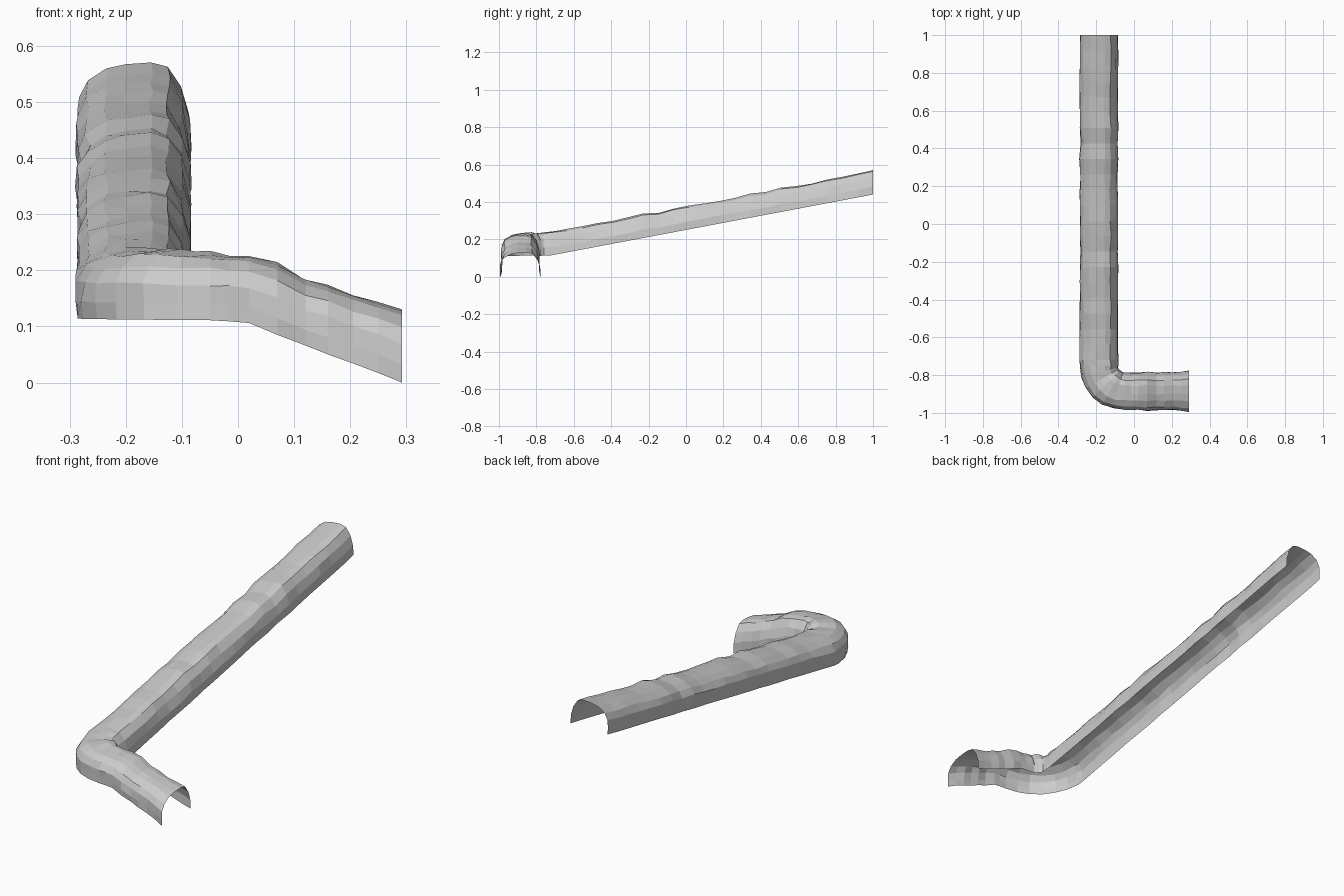
import bpy, bmesh, math, random

if "Cube" in bpy.data.objects:
    bpy.data.objects.remove(bpy.data.objects["Cube"])

random.seed(4)

# Grey surface
grey = bpy.data.materials.new("stone grey")
grey.diffuse_color = (0.6, 0.6, 0.6, 1)
grey.use_nodes = True
grey.node_tree.nodes["Principled BSDF"].inputs["Base Color"].default_value = grey.diffuse_color

# Open arch cross-section: (sideways toward the inner bend, height)
arch = [(-.099, 0), (-.101, .03), (-.099, .065), (-.083, .093), (-.05, .113),
        (-.015, .12), (.03, .123), (.06, .116), (.084, .083), (.097, .042), (.1, 0)]

# Floor path stations: x, y, z, heading of the sideways vector in degrees
path = []
for i in range(22):                                   # long sloping run
    y = 1 - 1.72 * i / 21
    path.append((-.185, y, .115 + (y + .72) * .189, 0))
for i in range(7):                                    # quarter bend
    a = math.radians(90 * i / 6)
    path.append((-.05 - .135 * math.cos(a), -.75 - .135 * math.sin(a),
                 .114 - .003 * i / 6, 90 * i / 6))
for x, z in [(-.015, .109), (.02, .106), (.07, .085), (.12, .066),
             (.16, .05), (.205, .034), (.25, .017), (.292, 0)]:   # short ramp
    path.append((x, -.885, z, 90))

# Sweep the arch along the path with a rough, uneven surface
bm = bmesh.new()
rings = []
for k, (x, y, z, heading) in enumerate(path):
    a = math.radians(heading)
    swell = random.uniform(-.004, .005)
    last = k in (0, len(path) - 1)
    ring = []
    for j, (u, v) in enumerate(arch):
        rough = 0 if j in (0, len(arch) - 1) or last else .004
        u2 = u * (1 + swell * 5) + random.uniform(-rough, rough)
        v2 = v * (1.06 if last else 1 + swell * 9) + random.uniform(-rough, rough) * .7
        if k == len(path) - 1:
            u2 *= 1.07
        ring.append(bm.verts.new((x + u2 * math.cos(a), y + u2 * math.sin(a), z + v2)))
    rings.append(ring)
for r, s in zip(rings, rings[1:]):
    for j in range(len(arch) - 1):
        bm.faces.new((r[j], r[j + 1], s[j + 1], s[j]))
bmesh.ops.recalc_face_normals(bm, faces=bm.faces)
if sum(f.normal.z for f in bm.faces) < 0:
    bmesh.ops.reverse_faces(bm, faces=bm.faces)

mesh = bpy.data.meshes.new("arched_tunnel")
bm.to_mesh(mesh)
bm.free()
mesh.materials.append(grey)
tunnel = bpy.data.objects.new("arched_tunnel", mesh)
bpy.context.collection.objects.link(tunnel)
